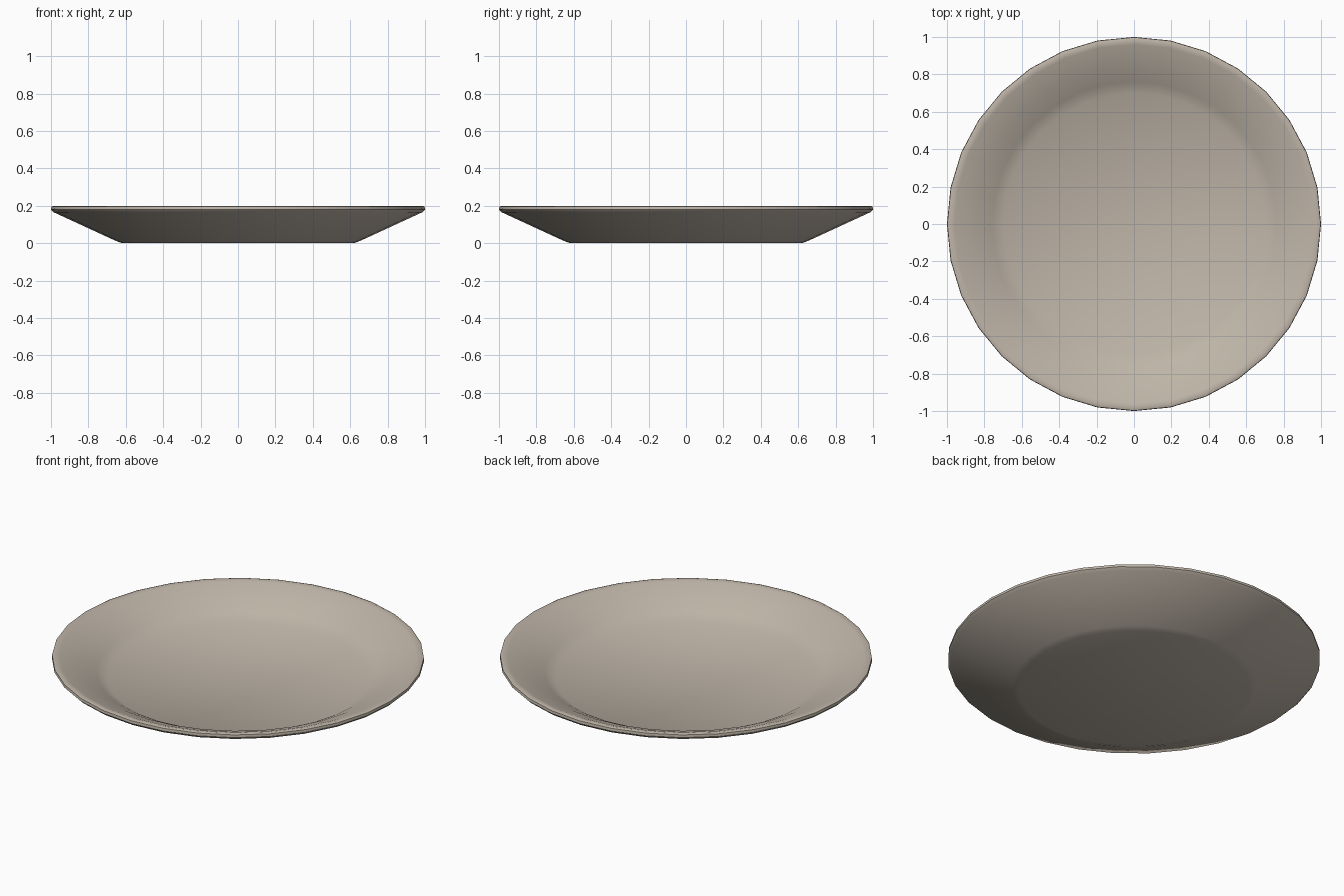
import bpy, bmesh, math

if "Cube" in bpy.data.objects:
    bpy.data.objects.remove(bpy.data.objects["Cube"])

SIDES = 32

# Ceramic colour
mat = bpy.data.materials.new("warm_stoneware")
mat.diffuse_color = (0.52, 0.46, 0.39, 1)
mat.use_nodes = True
mat.node_tree.nodes["Principled BSDF"].inputs["Base Color"].default_value = mat.diffuse_color

# Plate section (radius, height): underside, rim, then inner wall and floor
profile = [(0.62, 0.0), (0.655, 0.013), (0.985, 0.165), (1.0, 0.18),
           (0.998, 0.195), (0.985, 0.20), (0.96, 0.194), (0.85, 0.15),
           (0.76, 0.105), (0.70, 0.07)]

bm = bmesh.new()
rings = []
for r, z in profile:
    rings.append([bm.verts.new((r * math.cos(2 * math.pi * i / SIDES),
                                r * math.sin(2 * math.pi * i / SIDES), z))
                  for i in range(SIDES)])
for a, b in zip(rings, rings[1:]):
    for i in range(SIDES):
        j = (i + 1) % SIDES
        bm.faces.new((a[i], a[j], b[j], b[i]))

# Foot disc and eating surface
bm.faces.new(rings[0][::-1])
bm.faces.new(rings[-1])
bmesh.ops.recalc_face_normals(bm, faces=bm.faces)

mesh = bpy.data.meshes.new("plate")
bm.to_mesh(mesh)
bm.free()
mesh.materials.append(mat)
plate = bpy.data.objects.new("plate", mesh)
bpy.context.collection.objects.link(plate)

# Smooth glaze
bpy.context.view_layer.objects.active = plate
plate.select_set(True)
bpy.ops.object.shade_smooth_by_angle(angle=math.radians(50))
